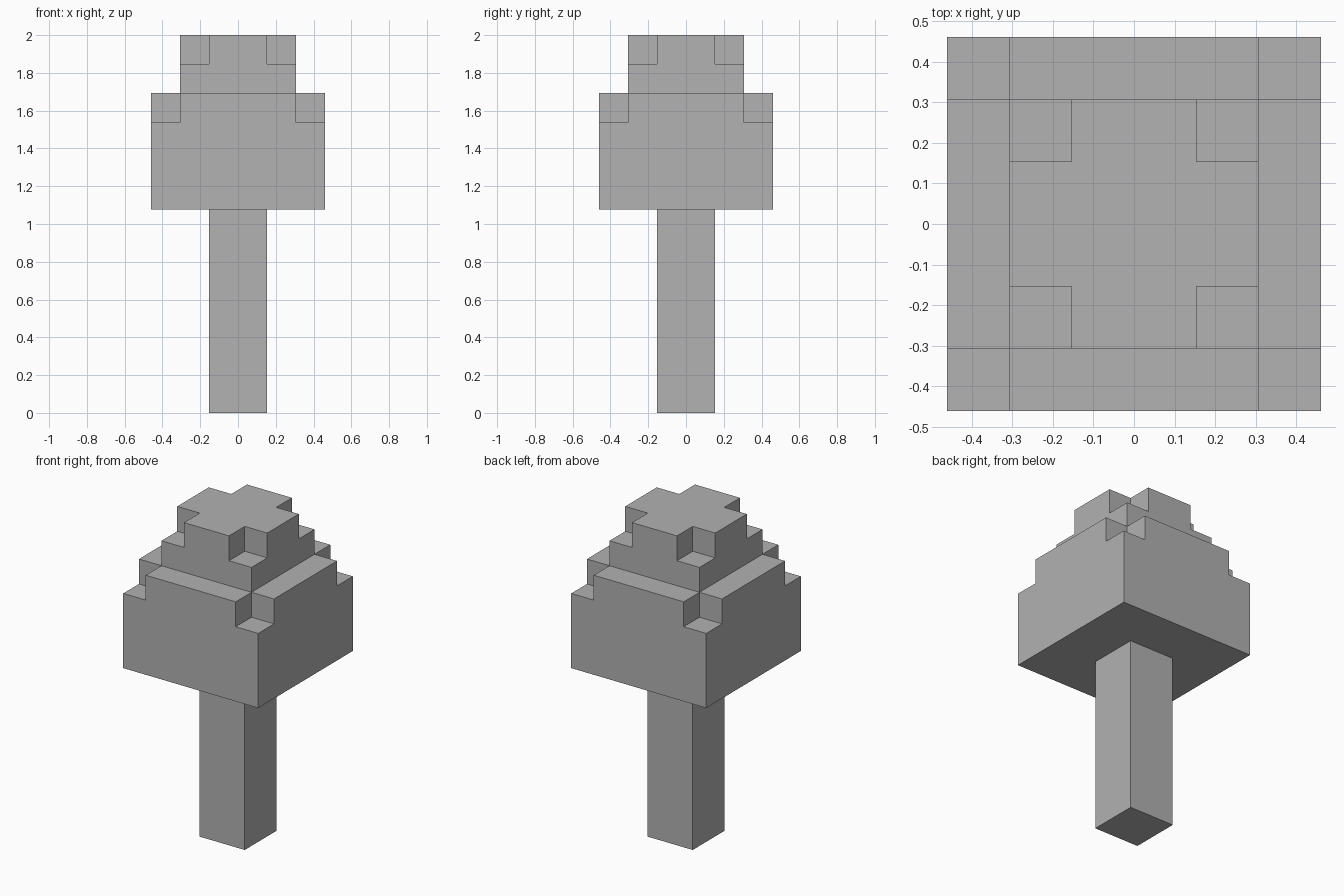
import bpy
import bmesh
import math
from mathutils import Vector

cube = bpy.data.objects.get("Cube")
if cube:
    bpy.data.objects.remove(cube, do_unlink=True)

UNIT = 2 / 13  # edge of one block; the tree is 13 blocks tall

grey = bpy.data.materials.new("plain grey")
grey.use_nodes = True
grey.diffuse_color = (0.445, 0.445, 0.445, 1)
grey.node_tree.nodes["Principled BSDF"].inputs["Base Color"].default_value = grey.diffuse_color


def layer(half, z, notched=False):
    """Block cells of one square layer, without its corner cells if notched."""
    span = range(-half, half)
    ends = (-half, half - 1)
    return {(x, y, z) for x in span for y in span
            if not (notched and x in ends and y in ends)}


def build_blocks(name, cells):
    """Outer skin of a set of block cells, with flat areas merged."""
    bm = bmesh.new()
    for cell in cells:
        centre = Vector(cell) + Vector((0.5, 0.5, 0.5))
        for axis in range(3):
            for sign in (-1, 1):
                normal = Vector((0, 0, 0))
                normal[axis] = sign
                if tuple(int(c + n) for c, n in zip(cell, normal)) in cells:
                    continue
                u = Vector((0, 0, 0))
                u[(axis + 1) % 3] = 0.5
                v = normal.cross(u)
                mid = centre + normal / 2
                corners = (mid - u - v, mid + u - v, mid + u + v, mid - u + v)
                bm.faces.new([bm.verts.new(p * UNIT) for p in corners])
    bmesh.ops.remove_doubles(bm, verts=bm.verts, dist=UNIT / 100)
    bmesh.ops.dissolve_limit(bm, angle_limit=math.radians(1),
                             verts=bm.verts, edges=bm.edges)
    mesh = bpy.data.meshes.new(name)
    bm.to_mesh(mesh)
    bm.free()
    mesh.materials.append(grey)
    obj = bpy.data.objects.new(name, mesh)
    bpy.context.collection.objects.link(obj)


# Trunk: a square post
build_blocks("trunk", set().union(*(layer(1, z) for z in range(7))))

# Foliage: wide tier and narrow tier, each with a notched top layer
foliage = set().union(*(layer(3, z, z == 10) for z in range(7, 11)),
                      *(layer(2, z, z == 12) for z in range(11, 13)))
build_blocks("foliage", foliage)
